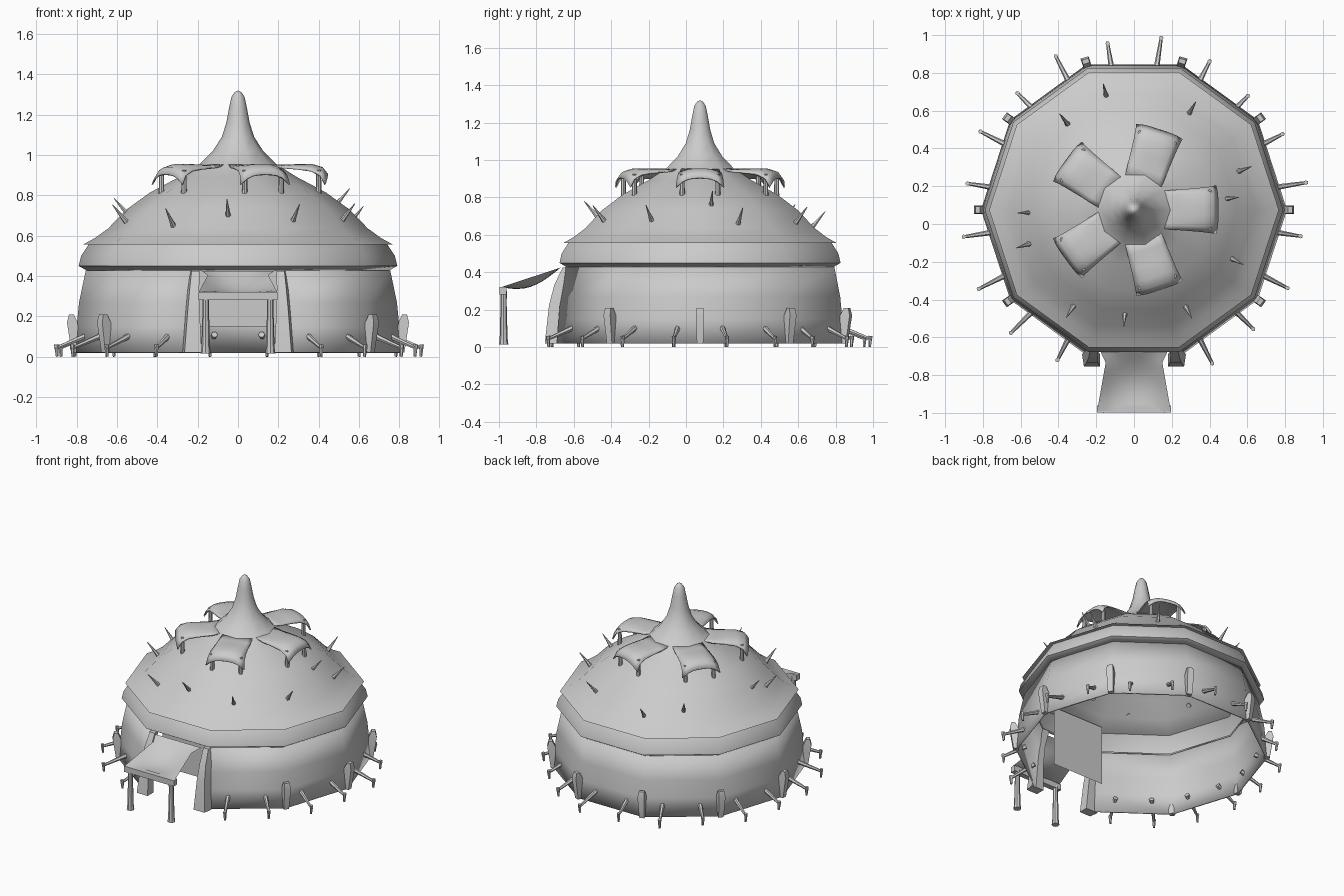
import bpy, bmesh, math
from mathutils import Vector

if "Cube" in bpy.data.objects:
    bpy.data.objects.remove(bpy.data.objects["Cube"])

CY = 0.075            # hut centre on y
N = 10                # sides of the hut
mat = bpy.data.materials.new("plain_grey")
mat.diffuse_color = (0.6, 0.6, 0.6, 1)
mat.use_nodes = True
mat.node_tree.nodes["Principled BSDF"].inputs["Base Color"].default_value = mat.diffuse_color


def finish(name, bm, angle=40, thick=0, recalc=True):
    if recalc:
        bmesh.ops.recalc_face_normals(bm, faces=bm.faces)
    me = bpy.data.meshes.new(name)
    bm.to_mesh(me)
    bm.free()
    me.materials.append(mat)
    me.shade_smooth()
    me.set_sharp_from_angle(angle=math.radians(angle))
    ob = bpy.data.objects.new(name, me)
    bpy.context.collection.objects.link(ob)
    if thick:
        m = ob.modifiers.new("thickness", 'SOLIDIFY')
        m.thickness = thick
        m.offset = -1
    return ob


def polar(r, deg, z, side=0):
    a = math.radians(deg)
    return Vector((r * math.cos(a) - side * math.sin(a),
                   CY + r * math.sin(a) + side * math.cos(a), z))


def revolve(name, profile, skip=(), tip=None, thick=0.01):
    bm = bmesh.new()
    rings = [[bm.verts.new(polar(r, 360 * k / N, z)) for k in range(N)] for r, z in profile]
    for a, b in zip(rings, rings[1:]):
        for k in range(N):
            if k not in skip:
                j = (k + 1) % N
                bm.faces.new((a[k], a[j], b[j], b[k]))
    if tip:
        t = bm.verts.new((0, CY, tip))
        for k in range(N):
            bm.faces.new((rings[-1][k], rings[-1][(k + 1) % N], t))
    bmesh.ops.delete(bm, geom=[v for v in bm.verts if not v.link_faces], context='VERTS')
    return finish(name, bm, thick=thick, recalc=False)


def loft(bm, sections):
    """closed skin through equal-sized point loops"""
    rings = [[bm.verts.new(p) for p in s] for s in sections]
    n = len(rings[0])
    for a, b in zip(rings, rings[1:]):
        for k in range(n):
            bm.faces.new((a[k], a[(k + 1) % n], b[(k + 1) % n], b[k]))
    bm.faces.new(rings[0][::-1])
    bm.faces.new(rings[-1])


def rod(bm, pts, radii, n=6):
    """round rod along a straight line of points"""
    d = (pts[-1] - pts[0]).normalized()
    q = d.to_track_quat('Z', 'Y')
    loft(bm, [[p + q @ Vector((r * math.cos(math.tau * k / n), r * math.sin(math.tau * k / n), 0))
               for k in range(n)] for p, r in zip(pts, radii)])


def sheet(bm, f, nu, nv):
    g = [[bm.verts.new(f(-1 + 2 * i / nu, j / nv)) for i in range(nu + 1)] for j in range(nv + 1)]
    for j in range(nv):
        for i in range(nu):
            bm.faces.new((g[j][i], g[j + 1][i], g[j + 1][i + 1], g[j][i + 1]))


def box(bm, x0, x1, y0, y1, z0, z1):
    loft(bm, [[Vector(p) for p in ((x0, y0, z), (x1, y0, z), (x1, y1, z), (x0, y1, z))]
              for z in (z0, z1)])


# wall with the front side left open, and roof with rim, dome and spire
revolve("wall", [(.81, .02), (.80, .15), (.788, .27), (.755, .428)], skip=(7,))
revolve("roof", [(.745, .425), (.79, .45), (.778, .50), (.74, .557), (.767, .557), (.71, .588),
                 (.645, .635), (.55, .732), (.435, .815), (.29, .892), (.19, .955), (.125, 1.02),
                 (.08, 1.09), (.058, 1.16), (.043, 1.24), (.032, 1.29), (.016, 1.312)], tip=1.32)

# door pillars
bm = bmesh.new()
for s in (-1, 1):
    loft(bm, [[Vector((s * x, y, z)) for x, y in ((xi, yf), (xo, yf), (xo + .01, yb), (xi, yb))]
              for z, xi, xo, yf, yb in ((.02, .18, .265, -.755, -.69), (.22, .19, .25, -.733, -.675),
                                        (.33, .193, .24, -.705, -.655), (.425, .19, .23, -.66, -.62))])
finish("door_pillars", bm, 50)

# hanging panel behind the doorway
bm = bmesh.new()
bm.faces.new([bm.verts.new(p) for p in ((-.2, -.56, .15), (.2, -.56, .15), (.2, -.56, .57), (-.2, -.56, .57))])
finish("door_panel", bm, recalc=False)

# porch posts, crossbar and sagging cloth
bm = bmesh.new()
for s in (-1, 1):
    rod(bm, [Vector((s * .16, -.975, z)) for z in (.015, .05, .24, .3)], (.025, .021, .016, .018), 8)
finish("porch_posts", bm)
bm = bmesh.new()
box(bm, -.195, .195, -.997, -.96, .28, .32)
finish("porch_crossbar", bm, 30)


def cloth(u, v):
    hw = .18 - .15 * v if v < .2 else .15 + .045 * (v - .2) / .8
    z = .425 - .105 * v - .05 * (1 - u * u) * math.sin(math.pi * v)
    return (u * hw, -.67 - .32 * v, z)


bm = bmesh.new()
sheet(bm, cloth, 8, 10)
finish("porch_cloth", bm, recalc=False)

# five flaps around the spire, each on two short props
FLAP = [(.15, .955), (.22, .952), (.30, .955), (.37, .955), (.42, .94), (.447, .905)]
flaps, props = bmesh.new(), bmesh.new()
for k in range(5):
    a = 72 * k

    def flap(u, v):
        r, z = FLAP[round(v * 5)]
        hw = .10 + .03 * v
        return polar(r - .012 * u ** 4 * v, a, z - .05 * abs(u) ** 3 * v, u * hw)

    sheet(flaps, flap, 8, 5)
    for s in (-1, 1):
        rod(props, [polar(.40, a, .81, s * .095), polar(.40, a, .925, s * .095)], (.014, .012), 8)
finish("roof_flaps", flaps, 60, .008, recalc=False)
finish("flap_props", props)

# thorns standing out of the dome
bm = bmesh.new()
for x, y in ((-.15, .69), (.30, .60), (-.36, .54), (.57, .285), (.50, .135), (.53, -.19),
             (.28, -.45), (-.05, -.49), (-.33, -.45), (-.57, -.11), (-.56, .06)):
    r, a = math.hypot(x, y - CY), math.degrees(math.atan2(y - CY, x))
    z = .735 + (.55 - r) * .85
    rod(bm, [polar(r - .03, a, z - .04), polar(r + .055, a, z + .06)], (.016, .002))
finish("roof_thorns", bm)

# leaning posts at the wall corners
bm = bmesh.new()
for k in range(N):
    if k not in (7, 8):
        a = 36 * k
        loft(bm, [[polar(r, a, z, s) for r, s in ((r0, -w), (r1, -w), (r1, w), (r0, w))]
                  for z, r0, r1, w in ((.02, .79, .825, .017), (.17, .795, .848, .022), (.21, .815, .838, .018))])
finish("corner_posts", bm, 30)

# tie rods with ground stakes, two for each wall side
REACH = [.93, .89, .86, .89, .93, .90, .92, .88, .92, .90, .92, .93, .93, .90, 0, 0, .92, .90, .92, .90]
rods, stakes = bmesh.new(), bmesh.new()
for k, r in enumerate(REACH):
    if r:
        a = 9 + 18 * k
        rod(rods, [polar(.745, a, .11), polar(r, a, .04)], (.016, .008))
        rod(stakes, [polar(r - .012, a, 0), polar(r - .008, a, .06)], (.007, .012))
finish("tie_rods", rods)
finish("ground_stakes", stakes)
